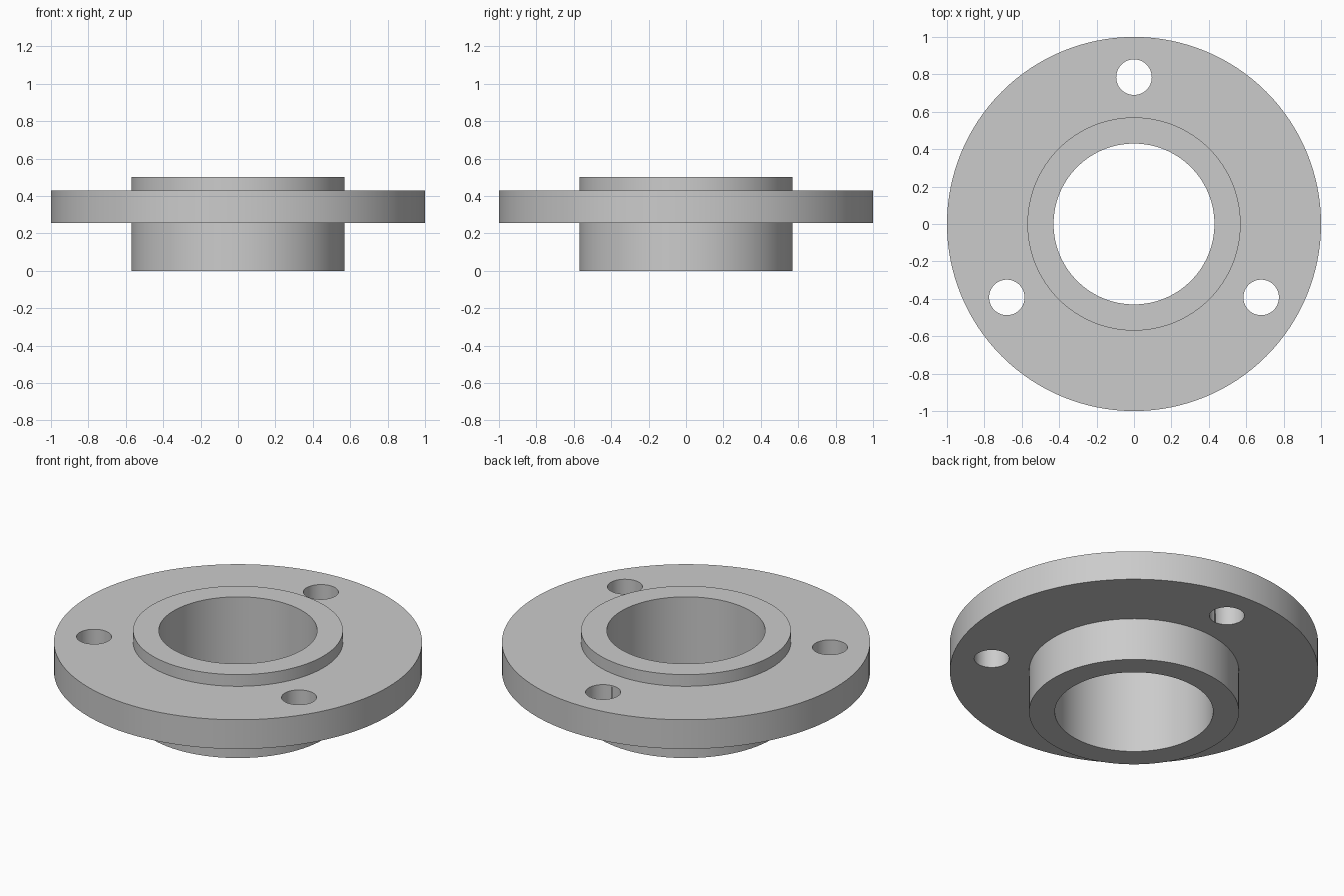
import bpy
import bmesh
from math import cos, sin, tau, radians

SEGMENTS = 128
BORE, HUB, RIM = 0.43, 0.57, 1.0
UNDER, FACE, TOP = 0.255, 0.43, 0.5
BOLT_CIRCLE, BOLT_RADIUS = 0.785, 0.095

cube = bpy.data.objects.get("Cube")
if cube:
    bpy.data.objects.remove(cube, do_unlink=True)

# Plain grey metal
metal = bpy.data.materials.new("grey_metal")
metal.use_nodes = True
grey = (0.6, 0.6, 0.6, 1)
metal.diffuse_color = grey
metal.node_tree.nodes["Principled BSDF"].inputs["Base Color"].default_value = grey


def lathe(name, profile):
    """Revolve a closed (radius, height) outline around z."""
    bm = bmesh.new()
    rings = [[bm.verts.new((r * cos(tau * i / SEGMENTS), r * sin(tau * i / SEGMENTS), z))
              for r, z in profile] for i in range(SEGMENTS)]
    n = len(profile)
    for i in range(SEGMENTS):
        a, b = rings[i], rings[(i + 1) % SEGMENTS]
        for j in range(n):
            k = (j + 1) % n
            bm.faces.new((a[j], b[j], b[k], a[k]))
    bmesh.ops.recalc_face_normals(bm, faces=bm.faces)
    mesh = bpy.data.meshes.new(name)
    bm.to_mesh(mesh)
    bm.free()
    obj = bpy.data.objects.new(name, mesh)
    bpy.context.collection.objects.link(obj)
    mesh.materials.append(metal)
    return obj


# Hub, flange disc and raised collar as one turned body
flange = lathe("hub_flange", [
    (BORE, 0), (HUB, 0), (HUB, UNDER), (RIM, UNDER),
    (RIM, FACE), (HUB, FACE), (HUB, TOP), (BORE, TOP)])

# Three bolt holes, evenly spaced, one at the back
cutters = []
for i in range(3):
    angle = tau / 4 + i * tau / 3
    bpy.ops.mesh.primitive_cylinder_add(
        vertices=64, radius=BOLT_RADIUS, depth=1,
        location=(BOLT_CIRCLE * cos(angle), BOLT_CIRCLE * sin(angle), FACE))
    cutter = bpy.context.object
    cutter.name = "bolt_hole_cutter"
    cutter.hide_render = True
    cutter.data.materials.append(metal)
    hole = flange.modifiers.new("bolt_hole", 'BOOLEAN')
    hole.operation = 'DIFFERENCE'
    hole.solver = 'EXACT'
    hole.object = cutter
    cutters.append(cutter)

# Bake the holes, then smooth the round walls and keep the rims crisp
bpy.ops.object.select_all(action='DESELECT')
flange.select_set(True)
bpy.context.view_layer.objects.active = flange
for name in [m.name for m in flange.modifiers]:
    bpy.ops.object.modifier_apply(modifier=name)
for cutter in cutters:
    bpy.data.objects.remove(cutter, do_unlink=True)
bpy.ops.object.shade_smooth_by_angle(angle=radians(30))
